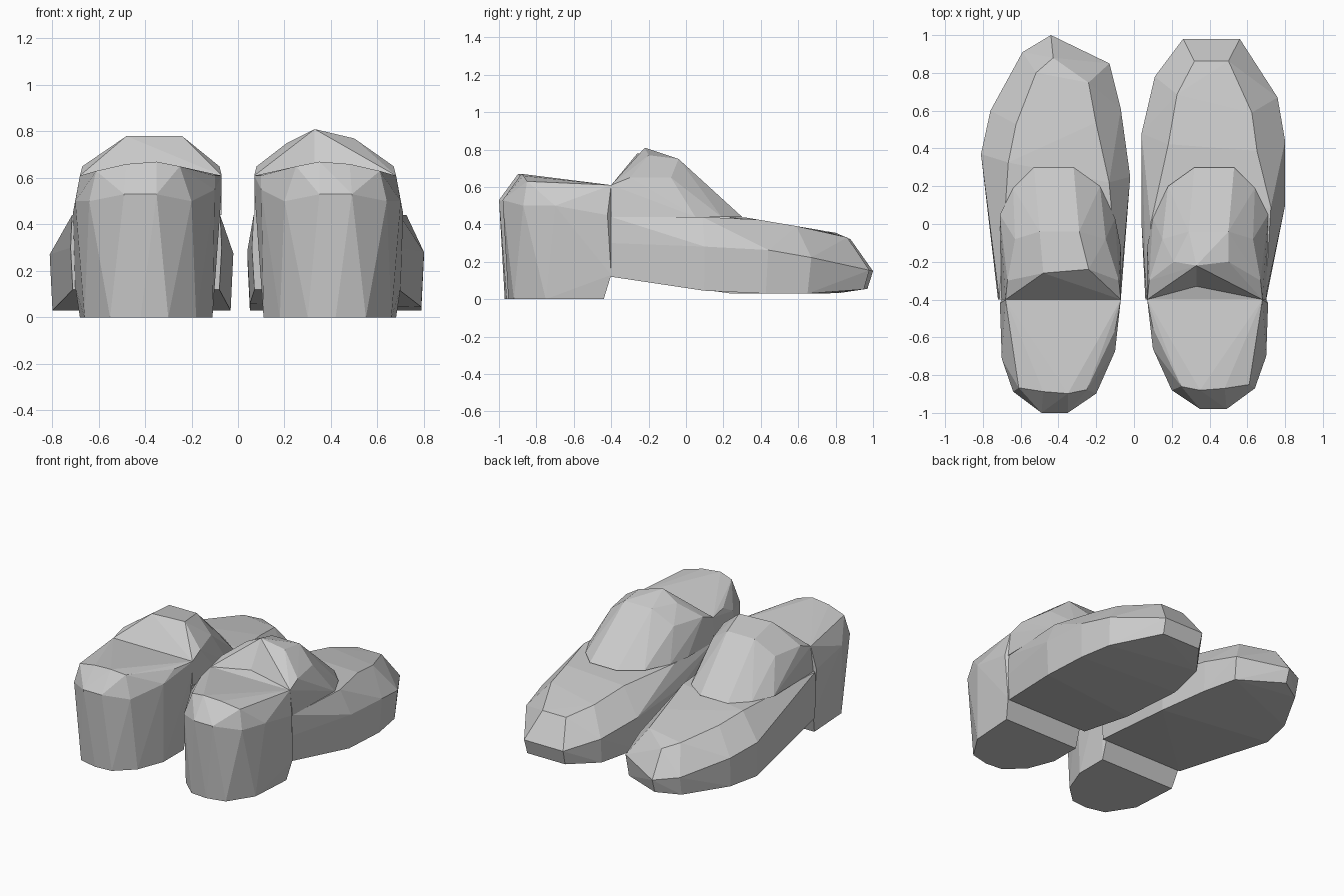
import bpy
import bmesh
from mathutils import Vector

default_cube = bpy.data.objects.get("Cube")
if default_cube:
    bpy.data.objects.remove(default_cube, do_unlink=True)

# Single plain colour
grey = bpy.data.materials.new("plain grey")
grey.use_nodes = True
colour = (0.6, 0.6, 0.6, 1)
grey.diffuse_color = colour
grey.node_tree.nodes["Principled BSDF"].inputs["Base Color"].default_value = colour


def interpolate(stops, value):
    """Piecewise linear height or width along the length of the shoe."""
    for (start, low), (end, high) in zip(stops, stops[1:]):
        if value <= end:
            factor = max(0, (value - start) / (end - start))
            return low + (high - low) * factor
    return stops[-1][1]


def faceted_solid(name, points, side, pleat=None):
    """Wrap points in flat facets; the outward direction of each shoe is side."""
    bm = bmesh.new()
    for across, along, height in points:
        bm.verts.new((across * side, along, height))
    hull = bmesh.ops.convex_hull(bm, input=bm.verts[:])
    leftover = {g for g in hull["geom_interior"] + hull["geom_unused"]
                if isinstance(g, bmesh.types.BMVert)}
    bmesh.ops.delete(bm, geom=list(leftover), context="VERTS")
    bmesh.ops.dissolve_limit(bm, angle_limit=0.02, verts=bm.verts[:], edges=bm.edges[:])
    bmesh.ops.recalc_face_normals(bm, faces=bm.faces[:])
    if pleat:
        # Push the sloping opening face inwards to make a folded pocket
        direction = Vector((0, -1, 1)).normalized()
        opening = max(bm.faces, key=lambda f: f.normal.dot(direction) * f.calc_area())
        centre = bmesh.ops.poke(bm, faces=[opening])["verts"][0]
        centre.co = Vector((pleat[0] * side, pleat[1], pleat[2]))
    mesh = bpy.data.meshes.new(name)
    bm.to_mesh(mesh)
    bm.free()
    mesh.materials.append(grey)
    shoe_part = bpy.data.objects.new(name, mesh)
    bpy.context.collection.objects.link(shoe_part)
    return shoe_part


def forefoot(name, outline, side):
    """Toe section: a sole, a wide waist and a narrower upper from one outline."""
    sole_height = [(-.4, .12), (.2, .03), (.8, .03), (1, .06)]
    waist_height = [(-.4, .3), (.4, .27), (.8, .2), (1, .15)]
    upper_height = [(-.4, .44), (.3, .44), (.83, .35), (.88, .32)]
    upper_width = [(-.4, .98), (0, .87), (.4, .62), (1, .6)]
    middle = .41
    points = []
    for across, along in outline:
        offset = across - middle
        sole_along = along * .97 if along > 0 else along
        upper_along = along * .88 if along > 0 else along
        points += [
            (middle + offset * .97, sole_along, interpolate(sole_height, sole_along)),
            (across, along, interpolate(waist_height, along)),
            (middle + offset * interpolate(upper_width, along), upper_along,
             interpolate(upper_height, upper_along)),
        ]
    return faceted_solid(name, points, side)


def heel(name, side, reach):
    """Heel block: ground outline, bulging wall and sloping rim."""
    ground = [(.68, -.44), (.66, -.75), (.55, -.92), (.42, -.95),
              (.3, -.94), (.18, -.83), (.11, -.65), (.11, -.44)]
    wall = [(.71, -.42, .45), (.7, -.7, .5), (.64, -.87, .5), (.49, -.98, .53),
            (.35, -.98, .53), (.2, -.88, .5), (.1, -.66, .55), (.07, -.4, .55)]
    rim = [(.68, -.4, .61), (.61, -.85, .63), (.48, -.87, .66), (.35, -.88, .67),
           (.25, -.86, .65), (.1, -.55, .61), (.07, -.4, .61),
           (.11, -.4, .13), (.7, -.4, .13)]
    points = [(across, along, 0) for across, along in ground] + wall + rim
    points = [(across, along * reach if along < -.5 else along, height)
              for across, along, height in points]
    return faceted_solid(name, points, side)


def instep(name, side, crown, pleat=None):
    """Domed tongue over the foot, rounded towards the toe."""
    base = [(.7, -.4), (.71, .05), (.64, .19), (.53, .3),
            (.32, .3), (.18, .2), (.1, .03), (.07, -.12), (.07, -.4)]
    shoulder = [(.68, -.4, .61), (.07, -.4, .61), (.67, -.3, .65), (.08, -.3, .65),
                (.63, -.08, .65), (.15, -.08, .65), (.5, -.04, .75), (.29, -.04, .75)]
    points = [(across, along, .44) for across, along in base] + shoulder + crown
    return faceted_solid(name, points, side, pleat)


# Right shoe: pointed toe and flat-topped instep
right_outline = [(.72, -.4), (.81, .37), (.76, .6), (.59, .91), (.44, 1),
                 (.13, .85), (.07, .61), (.02, .25), (.07, -.4)]
forefoot("right_forefoot", right_outline, -1)
heel("right_heel", -1, 1.02)
instep("right_instep", -1, [(.48, -.26, .78), (.24, -.24, .78)])

# Left shoe: blunt toe and peaked instep with a folded opening
left_outline = [(.7, -.4), (.8, .1), (.8, .44), (.76, .67), (.56, .98),
                (.26, .98), (.11, .78), (.04, .48), (.04, 0), (.06, -.4)]
forefoot("left_forefoot", left_outline, 1)
heel("left_heel", 1, 1)
instep("left_instep", 1, [(.33, -.22, .81), (.5, -.2, .77), (.21, -.2, .75)],
       pleat=(.33, -.33, .63))
